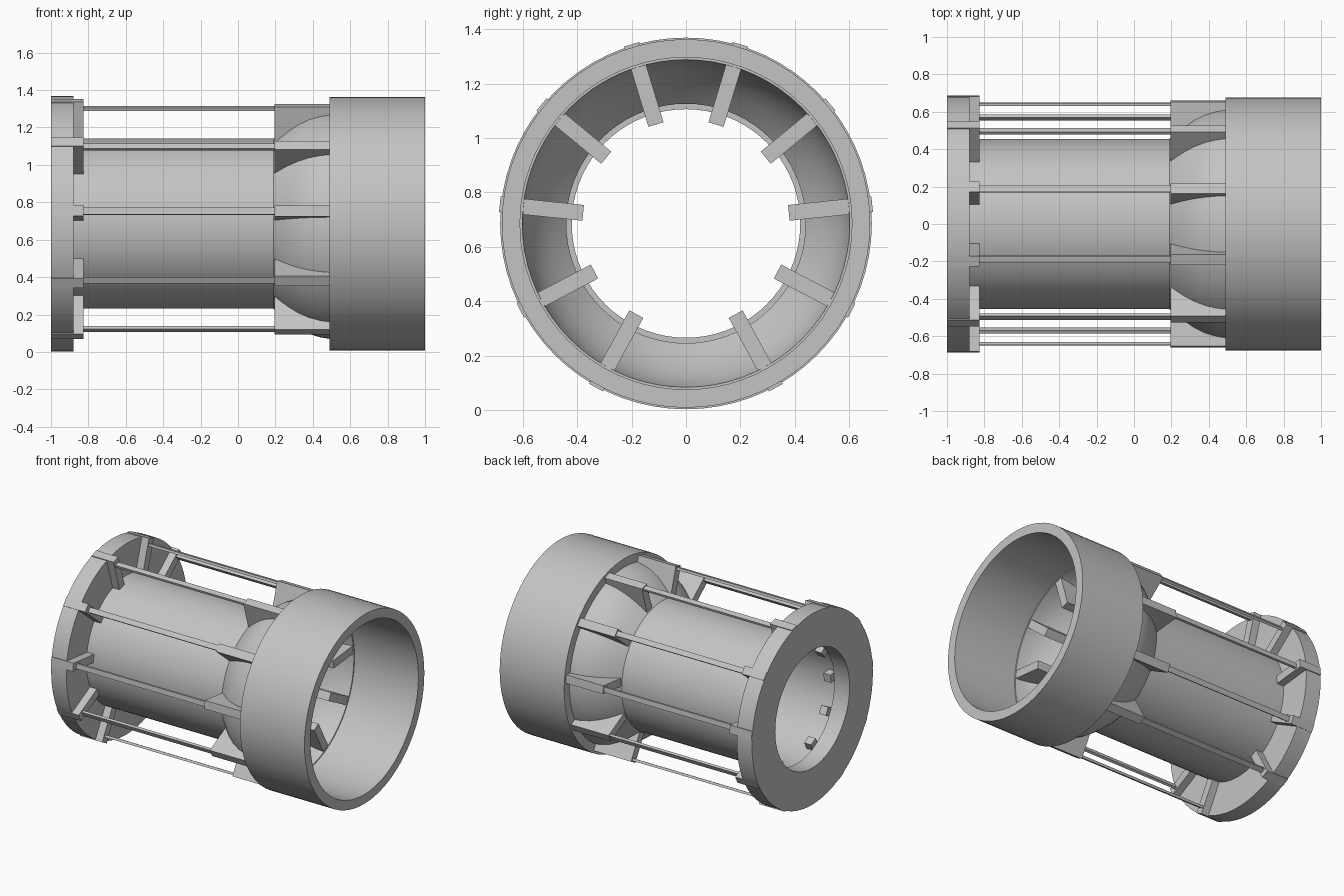
import bpy, bmesh, math
from mathutils import Matrix, Vector

cube = bpy.data.objects.get("Cube")
if cube:
    bpy.data.objects.remove(cube, do_unlink=True)

grey = bpy.data.materials.new("plain grey")
grey.use_nodes = True
colour = (0.55, 0.55, 0.55, 1)
grey.diffuse_color = colour
grey.node_tree.nodes["Principled BSDF"].inputs["Base Color"].default_value = colour

AXIS_Z = 0.686
SEGMENTS = 72


def finish(name, bm, smooth):
    bmesh.ops.recalc_face_normals(bm, faces=bm.faces)
    mesh = bpy.data.meshes.new(name)
    bm.to_mesh(mesh)
    bm.free()
    mesh.materials.append(grey)
    obj = bpy.data.objects.new(name, mesh)
    obj.location.z = AXIS_Z
    bpy.context.collection.objects.link(obj)
    if smooth:
        bpy.ops.object.select_all(action='DESELECT')
        bpy.context.view_layer.objects.active = obj
        obj.select_set(True)
        bpy.ops.object.shade_smooth_by_angle(angle=math.radians(30))
    return obj


def lathe(name, profile):
    """Spin a closed (x, radius) profile around the long axis."""
    bm = bmesh.new()
    verts = [bm.verts.new((x, 0, r)) for x, r in profile]
    edges = [bm.edges.new((v, verts[i - 1])) for i, v in enumerate(verts)]
    bmesh.ops.spin(bm, geom=verts + edges, cent=(0, 0, 0), axis=(1, 0, 0),
                   angle=math.tau, steps=SEGMENTS)
    bmesh.ops.remove_doubles(bm, verts=bm.verts, dist=0.0001)
    return finish(name, bm, True)


def radial_box(name, angle, x0, x1, r0, r1, width):
    """Box spanning x and radius, turned around the long axis."""
    turn = Matrix.Rotation(angle, 4, 'X')
    place = Matrix.Translation(Vector(((x0 + x1) / 2, 0, (r0 + r1) / 2)))
    size = Matrix.Diagonal((x1 - x0, width, r1 - r0, 1))
    bm = bmesh.new()
    bmesh.ops.create_cube(bm, size=1, matrix=turn @ place @ size)
    return finish(name, bm, False)


# End flange and large collar
lathe("end_flange", [(-1, 0.42), (-1, 0.683), (-0.88, 0.683), (-0.88, 0.42)])
lathe("large_collar", [(0.49, 0.61), (0.49, 0.677), (1, 0.677), (1, 0.61)])

# Central tube opening into a bell-shaped flare
outer = [(-0.88, 0.455), (0.19, 0.455), (0.23, 0.492), (0.27, 0.525),
         (0.32, 0.56), (0.38, 0.59), (0.44, 0.608), (0.495, 0.617)]
inner = [(x, r - 0.015) for x, r in reversed(outer)]
lathe("flared_tube", outer + inner)

# Five supports on each side, leaving a wider gap underneath
for side, sign in (("left", -1), ("right", 1)):
    for i in range(5):
        angle = sign * math.radians(16.9 + 33.6 * i)
        tag = f"{side}_{i + 1}"
        radial_box("flare_fin_" + tag, angle, 0.195, 0.492, 0.38, 0.66, 0.058)
        radial_box("flange_block_" + tag, angle, -0.88, -0.825, 0.38, 0.688, 0.058)
        radial_box("flange_tab_" + tag, angle, -0.999, -0.88, 0.6, 0.688, 0.058)
        radial_box("tie_rod_" + tag, angle, -0.83, 0.2, 0.635, 0.652, 0.036)
